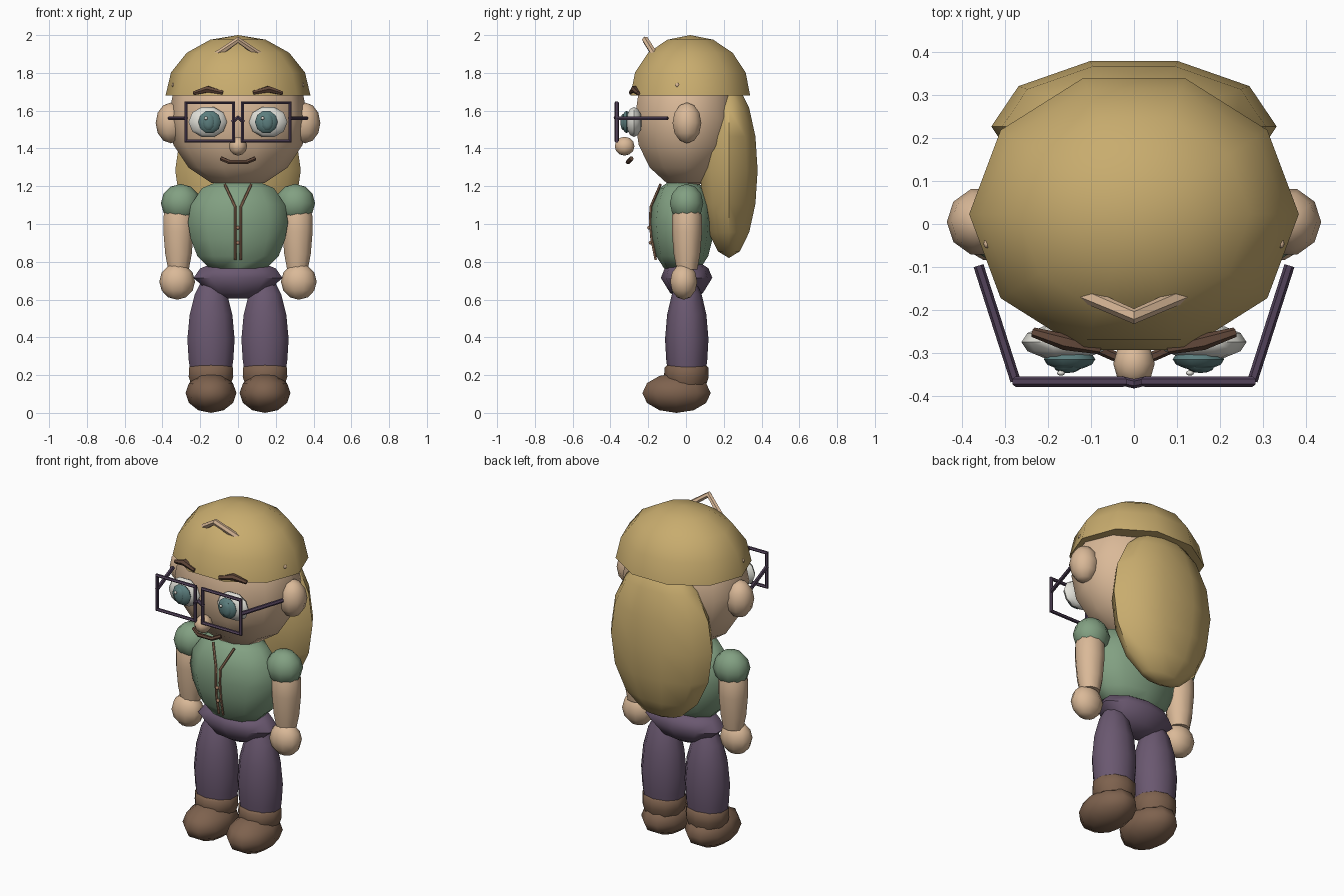
import bpy, bmesh, math
from mathutils import Matrix

if "Cube" in bpy.data.objects:
    bpy.data.objects.remove(bpy.data.objects["Cube"])

SEG = 10
FIT = math.cos(math.pi / SEG)      # flat side width of a ten-sided ring


def material(name, rgb):
    m = bpy.data.materials.new(name)
    lin = [((c / 255 + 0.055) / 1.055) ** 2.4 for c in rgb]
    m.diffuse_color = (*lin, 1)
    m.use_nodes = True
    m.node_tree.nodes["Principled BSDF"].inputs["Base Color"].default_value = m.diffuse_color
    return m


HAIR = material("blond hair", (200, 172, 110))
SKIN = material("skin", (218, 185, 152))
GREEN = material("green shirt", (130, 160, 130))
PURPLE = material("purple trousers", (106, 88, 112))
FRAME = material("dark purple frames", (82, 66, 90))
BROWN = material("brown boots", (126, 98, 78))
DARK = material("dark brown brows", (98, 72, 58))
WHITE = material("eye white", (225, 224, 216))
TEAL = material("teal iris", (92, 126, 126))
TRIM = material("tan piping", (160, 122, 96))


def finish(bm, name, mat, angle=55):
    bmesh.ops.recalc_face_normals(bm, faces=bm.faces)
    me = bpy.data.meshes.new(name)
    bm.to_mesh(me)
    bm.free()
    ob = bpy.data.objects.new(name, me)
    bpy.context.collection.objects.link(ob)
    me.materials.append(mat)
    smooth(ob, angle)
    return ob


def smooth(ob, angle):
    bpy.ops.object.select_all(action='DESELECT')
    ob.select_set(True)
    bpy.context.view_layer.objects.active = ob
    bpy.ops.object.shade_smooth_by_angle(angle=math.radians(angle))


def ball(name, mat, loc, half, rings=8, pole='z', dome=False):
    """Ten-sided ellipsoid given by centre and half sizes."""
    bm = bmesh.new()
    bmesh.ops.create_uvsphere(bm, u_segments=SEG, v_segments=rings, radius=1)
    bm.transform(Matrix.Rotation(math.pi / 2, 4, 'Z'))
    if pole == 'y':
        bm.transform(Matrix.Rotation(math.pi / 2, 4, 'X'))
    if dome:
        low = [v for v in bm.verts if v.co.z < -0.01]
        bmesh.ops.delete(bm, geom=low, context='VERTS')
        bmesh.ops.holes_fill(bm, edges=[e for e in bm.edges if e.is_boundary])
    bm.transform(Matrix.Translation(loc) @ Matrix.Diagonal((half[0] / FIT, half[1], half[2], 1)))
    return finish(bm, name, mat)


def lathe(name, mat, loc, profile, depth=1.0):
    """Turned shape from (radius, z) pairs, squashed in y by depth."""
    bm = bmesh.new()
    rings = []
    for r, z in profile:
        ring = []
        for i in range(SEG):
            a = 2 * math.pi * i / SEG + math.pi / 2
            ring.append(bm.verts.new((loc[0] + r / FIT * math.cos(a),
                                      loc[1] + r * depth * math.sin(a), z)))
        rings.append(ring)
    for a, b in zip(rings, rings[1:]):
        for i in range(SEG):
            j = (i + 1) % SEG
            bm.faces.new((a[i], a[j], b[j], b[i]))
    bm.faces.new(rings[0])
    bm.faces.new(rings[-1])
    return finish(bm, name, mat)


def tube(name, mat, pts, radius, taper=None, closed=False):
    """Thin rod along a path."""
    cu = bpy.data.curves.new(name, 'CURVE')
    cu.dimensions = '3D'
    cu.bevel_depth = radius
    cu.bevel_resolution = 1
    cu.use_fill_caps = True
    sp = cu.splines.new('POLY')
    sp.points.add(len(pts) - 1)
    for i, p in enumerate(pts):
        sp.points[i].co = (*p, 1)
        sp.points[i].radius = taper[i] if taper else 1
    sp.use_cyclic_u = closed
    ob = bpy.data.objects.new(name, cu)
    bpy.context.collection.objects.link(ob)
    cu.materials.append(mat)
    bpy.ops.object.select_all(action='DESELECT')
    ob.select_set(True)
    bpy.context.view_layer.objects.active = ob
    bpy.ops.object.convert(target='MESH')
    smooth(bpy.context.object, 50)


# Head and hair
ball("head", SKIN, (0, 0.0, 1.56), (0.352, 0.285, 0.37))
ball("hair_cap", HAIR, (0, 0.023, 1.68), (0.365, 0.333, 0.32), dome=True)
ball("back_hair", HAIR, (0, 0.227, 1.285), (0.316, 0.16, 0.465))
tube("hair_clip", SKIN, [(-0.115, -0.165, 1.895), (0, -0.215, 1.975), (0.115, -0.165, 1.895)], 0.018)

# Face
ball("nose", SKIN, (0, -0.325, 1.412), (0.046, 0.055, 0.05), 6)
tube("mouth", DARK, [(-0.09, -0.288, 1.347), (-0.045, -0.308, 1.328),
                     (0.045, -0.308, 1.328), (0.09, -0.288, 1.347)], 0.012)

# Torso and hips
lathe("shirt", GREEN, (0, -0.02), [(0.15, 0.765), (0.215, 0.83), (0.25, 0.92), (0.265, 1.01),
                                   (0.25, 1.10), (0.19, 1.19), (0.12, 1.22)], 0.64)
lathe("hips", PURPLE, (0, 0.003), [(0.07, 0.605), (0.15, 0.635), (0.235, 0.715),
                                   (0.20, 0.765), (0.15, 0.785)], 0.58)
for i, z in enumerate((0.98, 0.90)):
    ball(f"button_{i + 1}", TRIM, (0, -0.196 + 0.008 * i, z), (0.01, 0.01, 0.01), 6)

# Glasses bridge
tube("glasses_bridge", FRAME, [(-0.03, -0.365, 1.54), (0, -0.372, 1.565), (0.03, -0.365, 1.54)], 0.011)

for s, side in ((-1, "left"), (1, "right")):
    # Eyes, brows and ears
    ball(f"eye_{side}", WHITE, (s * 0.16, -0.275, 1.54), (0.097, 0.042, 0.084), 6, 'y')
    ball(f"iris_{side}", TEAL, (s * 0.15, -0.315, 1.54), (0.057, 0.025, 0.062), 6, 'y')
    ball(f"pupil_{side}", TEAL, (s * 0.155, -0.333, 1.54), (0.03, 0.014, 0.045), 6, 'y')
    ball(f"eye_glint_{side}", WHITE, (s * 0.15 - 0.02, -0.347, 1.56), (0.009, 0.006, 0.009), 6, 'y')
    tube(f"brow_{side}", DARK, [(s * 0.235, -0.252, 1.692), (s * 0.16, -0.275, 1.714),
                                (s * 0.08, -0.292, 1.695)], 0.019, (0.6, 1, 0.6))
    ball(f"ear_{side}", SKIN, (s * 0.355, 0.005, 1.535), (0.077, 0.08, 0.108), 6)
    ball(f"hair_pin_{side}", SKIN, (s * 0.343, -0.046, 1.736), (0.007, 0.011, 0.011), 6)

    # Glasses rim and temple
    x0, x1 = s * 0.024, s * 0.276
    tube(f"glasses_rim_{side}", FRAME, [(x0, -0.367, 1.44), (x1, -0.367, 1.44),
                                        (x1, -0.367, 1.642), (x0, -0.367, 1.642)], 0.012, closed=True)
    tube(f"glasses_temple_{side}", FRAME, [(x1, -0.365, 1.56), (s * 0.362, -0.097, 1.56)], 0.012)

    # Shirt piping
    tube(f"shirt_piping_{side}", TRIM, [(s * 0.07, -0.135, 1.21), (s * 0.014, -0.187, 1.09),
                                        (s * 0.014, -0.19, 1.01), (s * 0.014, -0.182, 0.92),
                                        (s * 0.014, -0.16, 0.81)], 0.007)

    # Arms
    ball(f"sleeve_{side}", GREEN, (s * 0.303, 0.003, 1.11), (0.1, 0.093, 0.102), 6)
    lathe(f"forearm_{side}", SKIN, (s * 0.315, 0.005), [(0.06, 1.10), (0.08, 1.04), (0.08, 0.96),
                                                        (0.07, 0.84), (0.055, 0.76)])
    ball(f"hand_{side}", SKIN, (s * 0.322, -0.012, 0.695), (0.09, 0.075, 0.096), 6)

    # Legs and boots
    lathe(f"leg_{side}", PURPLE, (s * 0.143, 0.004), [(0.105, 0.19), (0.118, 0.28), (0.125, 0.39),
                                                      (0.113, 0.52), (0.085, 0.63), (0.05, 0.70)], 0.92)
    lathe(f"boot_cuff_{side}", BROWN, (s * 0.143, 0.002), [(0.105, 0.15), (0.118, 0.19),
                                                           (0.116, 0.24), (0.10, 0.255)], 1.0)
    ball(f"boot_{side}", BROWN, (s * 0.143, -0.05, 0.105), (0.128, 0.19, 0.105), 6)
